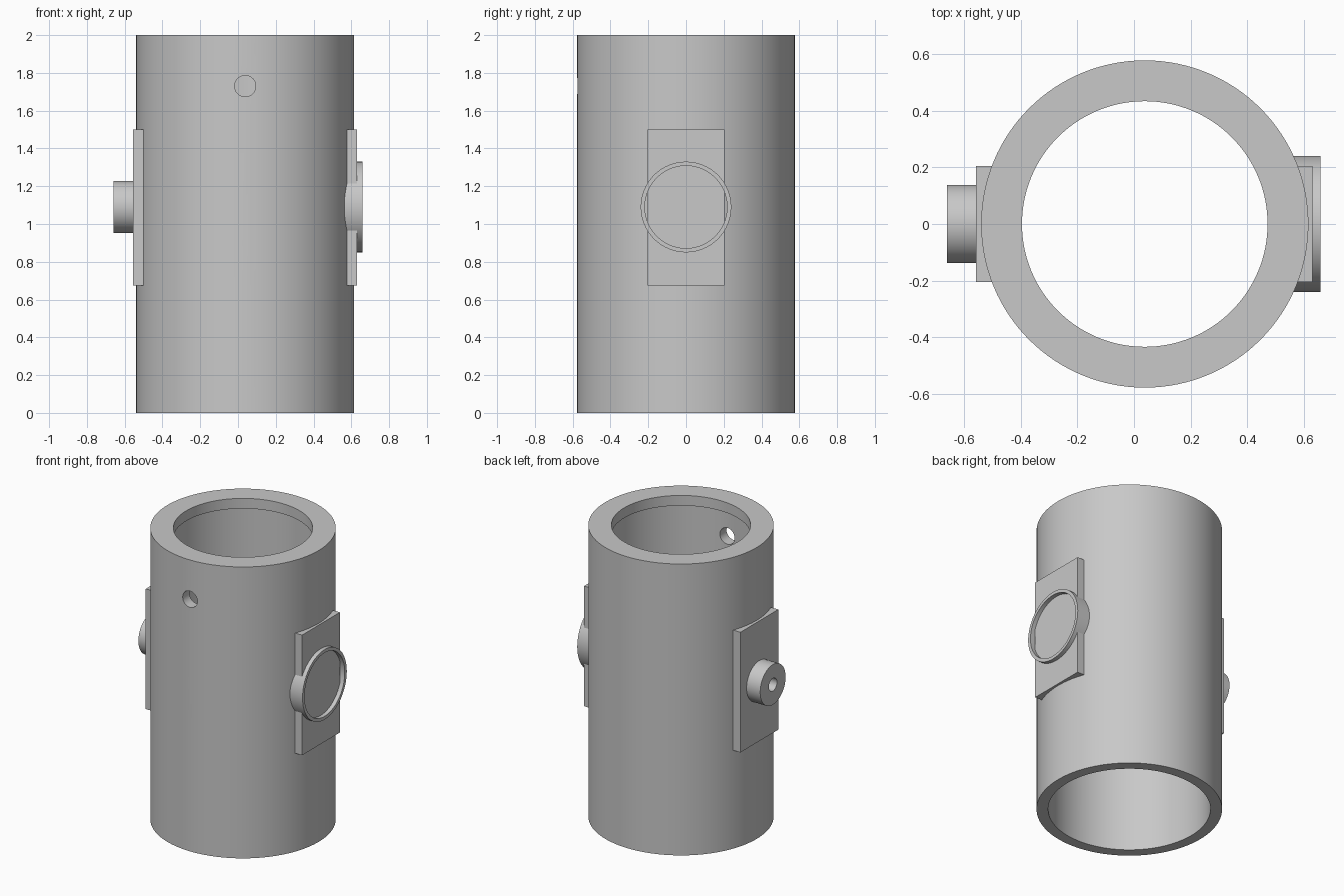
import bpy, bmesh, math
from mathutils import Matrix, Vector

old = bpy.data.objects.get("Cube")
if old:
    bpy.data.objects.remove(old, do_unlink=True)

# Shared dimensions
CX = 0.038            # tube axis
OUTER, BORE, LIP = 0.577, 0.505, 0.433
MID_Z = 1.09          # height of the side fittings
EMBED = 0.515         # fittings start inside the tube wall

grey = bpy.data.materials.new("plain grey")
colour = (0.58, 0.58, 0.58, 1)
grey.diffuse_color = colour
grey.use_nodes = True
grey.node_tree.nodes["Principled BSDF"].inputs["Base Color"].default_value = colour


def add_object(name, bm):
    bmesh.ops.recalc_face_normals(bm, faces=bm.faces[:])
    mesh = bpy.data.meshes.new(name)
    bm.to_mesh(mesh)
    bm.free()
    mesh.materials.append(grey)
    obj = bpy.data.objects.new(name, mesh)
    bpy.context.collection.objects.link(obj)
    return obj


def lathe(name, profile, matrix, closed=True, steps=96):
    """Revolve (radius, height) points about z, then place with matrix."""
    bm = bmesh.new()
    verts = [bm.verts.new((r, 0, h)) for r, h in profile]
    edges = [bm.edges.new(pair) for pair in zip(verts, verts[1:])]
    if closed:
        edges.append(bm.edges.new((verts[-1], verts[0])))
    bmesh.ops.spin(bm, geom=verts + edges, cent=(0, 0, 0), axis=(0, 0, 1),
                   angle=math.tau, steps=steps, use_duplicate=False)
    bmesh.ops.remove_doubles(bm, verts=bm.verts[:], dist=1e-5)
    bm.transform(matrix)
    return add_object(name, bm)


def rod(name, radius, start, end, matrix, steps=64):
    points = [(0, start), (radius, start), (radius, end), (0, end)]
    return lathe(name, points, matrix, closed=False, steps=steps)


def box(name, low, high):
    low, high = Vector(low), Vector(high)
    bm = bmesh.new()
    bmesh.ops.create_cube(bm, size=1)
    bm.transform(Matrix.Translation((low + high) / 2) @ Matrix.Diagonal((*(high - low), 1)))
    return add_object(name, bm)


def cut(obj, cutter):
    bpy.context.view_layer.objects.active = obj
    mod = obj.modifiers.new("hole", "BOOLEAN")
    mod.object, mod.operation, mod.solver = cutter, "DIFFERENCE", "EXACT"
    bpy.ops.object.modifier_apply(modifier=mod.name)


def facing(direction, z):
    """Frame on the tube axis whose local z points outward."""
    turn = Vector((0, 0, 1)).rotation_difference(Vector(direction)).to_matrix().to_4x4()
    return Matrix.Translation((CX, 0, z)) @ turn


left, right = facing((1, 0, 0), MID_Z), facing((-1, 0, 0), MID_Z)

# Tube with an inward lip at the top
tube = lathe("tube", [(OUTER, 0), (OUTER, 2), (LIP, 2), (LIP, 1.93), (BORE, 1.93), (BORE, 0)],
             Matrix.Translation((CX, 0, 0)), steps=128)

# Flat pads on both sides
left_pad = box("left_pad", (CX + EMBED, -0.205, 0.675), (0.63, 0.205, 1.5))
right_pad = box("right_pad", (-0.557, -0.205, 0.675), (CX - EMBED, 0.205, 1.5))

# Raised ring on the left pad, boss on the right pad
tip = 0.62
ring = lathe("left_ring", [(0.24, EMBED), (0.24, tip), (0.218, tip), (0.218, EMBED)], left)
boss = rod("right_boss", 0.138, 0.55, 0.698, right)

# Drill the front hole and the boss passage
front_drill = rod("front_drill", 0.056, 0.3, 0.8, facing((0, -1, 0), 1.73))
boss_drill = rod("boss_drill", 0.044, 0.3, 0.9, right)
cut(tube, front_drill)
for part in (tube, right_pad, boss):
    cut(part, boss_drill)
for drill in (front_drill, boss_drill):
    bpy.data.objects.remove(drill, do_unlink=True)

# Smooth the round surfaces, keep edges sharp
bpy.ops.object.select_all(action="DESELECT")
for part in (tube, ring, boss, left_pad, right_pad):
    part.select_set(True)
bpy.context.view_layer.objects.active = tube
bpy.ops.object.shade_smooth_by_angle(angle=math.radians(30))
